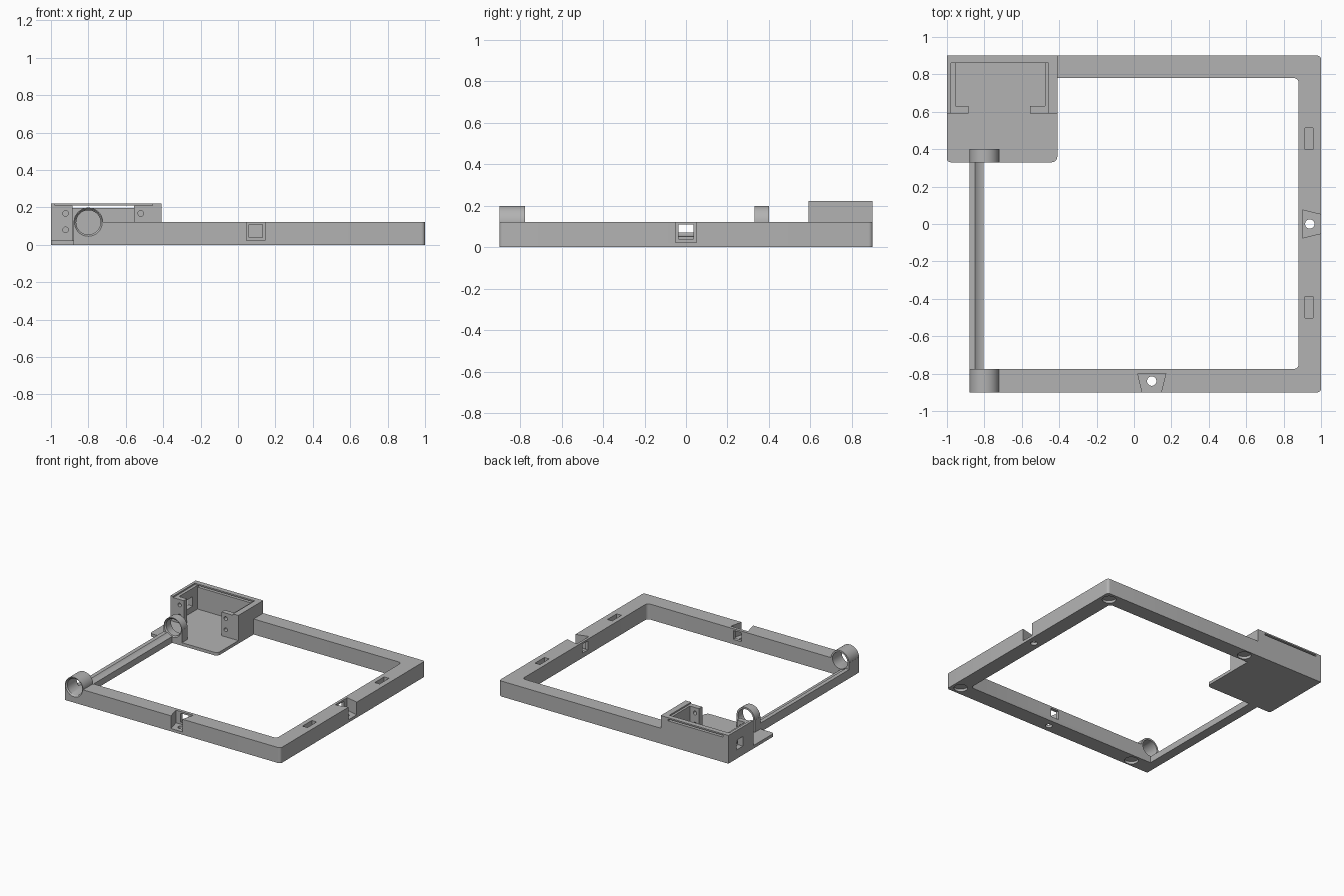
import bpy, bmesh, math
from mathutils import Matrix, Vector

if "Cube" in bpy.data.objects:
    bpy.data.objects.remove(bpy.data.objects["Cube"], do_unlink=True)

grey = bpy.data.materials.new("plain grey")
grey.use_nodes = True
GREY = (0.45, 0.45, 0.45, 1)
grey.diffuse_color = GREY
grey.node_tree.nodes["Principled BSDF"].inputs["Base Color"].default_value = GREY


def finish(name, bm):
    bmesh.ops.recalc_face_normals(bm, faces=bm.faces)
    mesh = bpy.data.meshes.new(name)
    bm.to_mesh(mesh)
    bm.free()
    mesh.materials.append(grey)
    ob = bpy.data.objects.new(name, mesh)
    bpy.context.collection.objects.link(ob)
    return ob


def prism(name, points, z0, z1, rounded=None):
    """Upright prism; rounded maps a corner index to its radius."""
    bm = bmesh.new()
    face = bm.faces.new([bm.verts.new((x, y, z0)) for x, y in points])
    out = bmesh.ops.extrude_face_region(bm, geom=[face])["geom"]
    for v in out:
        if isinstance(v, bmesh.types.BMVert):
            v.co.z = z1
    for i, radius in (rounded or {}).items():
        corner = Vector(points[i])
        edges = [e for e in bm.edges
                 if all((v.co.xy - corner).length < 1e-4 for v in e.verts)]
        bmesh.ops.bevel(bm, geom=edges, offset=radius, segments=5,
                        profile=0.5, affect='EDGES')
    return finish(name, bm)


def box(name, x0, x1, y0, y1, z0, z1, rounded=None):
    return prism(name, [(x0, y0), (x1, y0), (x1, y1), (x0, y1)], z0, z1, rounded)


def tube(name, centre, axis, radius, length, end_radius=None, sides=48):
    """Cylinder or cone centred on a point and running along y or z."""
    bm = bmesh.new()
    bmesh.ops.create_cone(bm, cap_ends=True, segments=sides, radius1=radius,
                          radius2=end_radius or radius, depth=length)
    turn = Matrix.Rotation(-math.pi / 2, 4, 'X') if axis == 'y' else Matrix()
    bm.transform(Matrix.Translation(centre) @ turn)
    return finish(name, bm)


def combine(ob, others, operation='DIFFERENCE'):
    """Apply booleans one by one and remove the helpers."""
    for other in others:
        mod = ob.modifiers.new("boolean", 'BOOLEAN')
        mod.operation = operation
        mod.solver = 'EXACT'
        mod.object = other
        bpy.context.view_layer.objects.active = ob
        bpy.ops.object.modifier_apply(modifier=mod.name)
        bpy.data.objects.remove(other, do_unlink=True)


RING_X, RING_Z = -0.80, 0.12


def ring_cutters(y0, y1):
    mid = (y0 + y1) / 2
    return [tube("cut", (RING_X, mid, RING_Z), 'y', 0.065, y1 - y0 + 0.1),
            tube("cut", (RING_X, y0 + 0.004, RING_Z), 'y', 0.076, 0.012, 0.065)]


def dovetail(cx, cy, turn):
    """Pocket open to the outside, with a window and a screw hole."""
    parts = [prism("cut", [(-0.048, -0.07), (0.048, -0.07), (0.075, 0.04),
                           (-0.075, 0.04)], 0.022, 0.2),
             box("cut", -0.035, 0.035, 0.02, 0.1, 0.038, 0.108),
             tube("cut", (0, 0, 0), 'z', 0.025, 0.1)]
    for p in parts:
        p.data.transform(Matrix.Translation((cx, cy, 0)) @ Matrix.Rotation(turn, 4, 'Z'))
    return parts


# Three-sided frame
frame = prism("frame", [(-0.88, -0.9), (1, -0.9), (1, 0.9), (-0.41, 0.9),
                        (-0.41, 0.78), (0.88, 0.78), (0.88, -0.775), (-0.88, -0.775)],
              0, 0.122, {1: 0.02, 2: 0.02, 5: 0.025, 6: 0.025})
cuts = dovetail(0.095, -0.84, 0) + dovetail(0.94, 0, math.pi / 2)
for y in (-0.445, 0.455):
    cuts.append(box("cut", 0.915, 0.957, y - 0.058, y + 0.058, 0.06, 0.2))
for x, y in ((0.93, 0.83), (0.93, -0.83), (-0.33, 0.84), (-0.68, -0.84)):
    cuts.append(tube("cut", (x, y, 0), 'z', 0.05, 0.04))
combine(frame, cuts + ring_cutters(-0.9, -0.775))

# Front ring on the frame corner
front_ring = tube("front_ring", (RING_X, -0.8375, RING_Z), 'y', 0.079, 0.125)
combine(front_ring, ring_cutters(-0.9, -0.775))

# Back ring on its block
back_ring = tube("back_ring", (RING_X, 0.365, RING_Z), 'y', 0.079, 0.07)
combine(back_ring, [box("block", -0.88, -0.72, 0.33, 0.4, 0.002, 0.12)], 'UNION')
combine(back_ring, ring_cutters(0.33, 0.4))

# Grooved side rail
side_rail = box("side_rail", -0.88, -0.805, -0.78, 0.335, 0, 0.07)
combine(side_rail, [tube("cut", (RING_X, -0.2, RING_Z), 'y', 0.07, 1.4)])

# Base plate
base_plate = box("base_plate", -1, -0.41, 0.33, 0.59, 0, 0.024, {0: 0.02, 1: 0.03})

# Open housing with lid slot, window and screw tabs
housing = box("housing", -1, -0.41, 0.59, 0.9, 0, 0.222)
cuts = [box("cut", -0.955, -0.475, 0.63, 0.86, 0.024, 0.3),
        box("cut", -0.885, -0.555, 0.5, 0.7, 0.024, 0.3),
        box("cut", -0.978, -0.457, 0.5, 0.86, 0.211, 0.3),
        box("cut", -0.955, -0.475, 0.8, 1, 0.197, 0.211),
        box("cut", -1.1, -0.9, 0.72, 0.8, 0.07, 0.145)]
for x in (-0.922, -0.52):
    for z in (0.08, 0.168):
        cuts.append(tube("cut", (x, 0.6, z), 'y', 0.015, 0.1, sides=24))
combine(housing, cuts)

# Smooth the round walls, keep the edges sharp
for ob in (frame, front_ring, back_ring, side_rail, base_plate, housing):
    bpy.ops.object.select_all(action='DESELECT')
    ob.select_set(True)
    bpy.context.view_layer.objects.active = ob
    bpy.ops.object.shade_smooth_by_angle(angle=math.radians(30))
